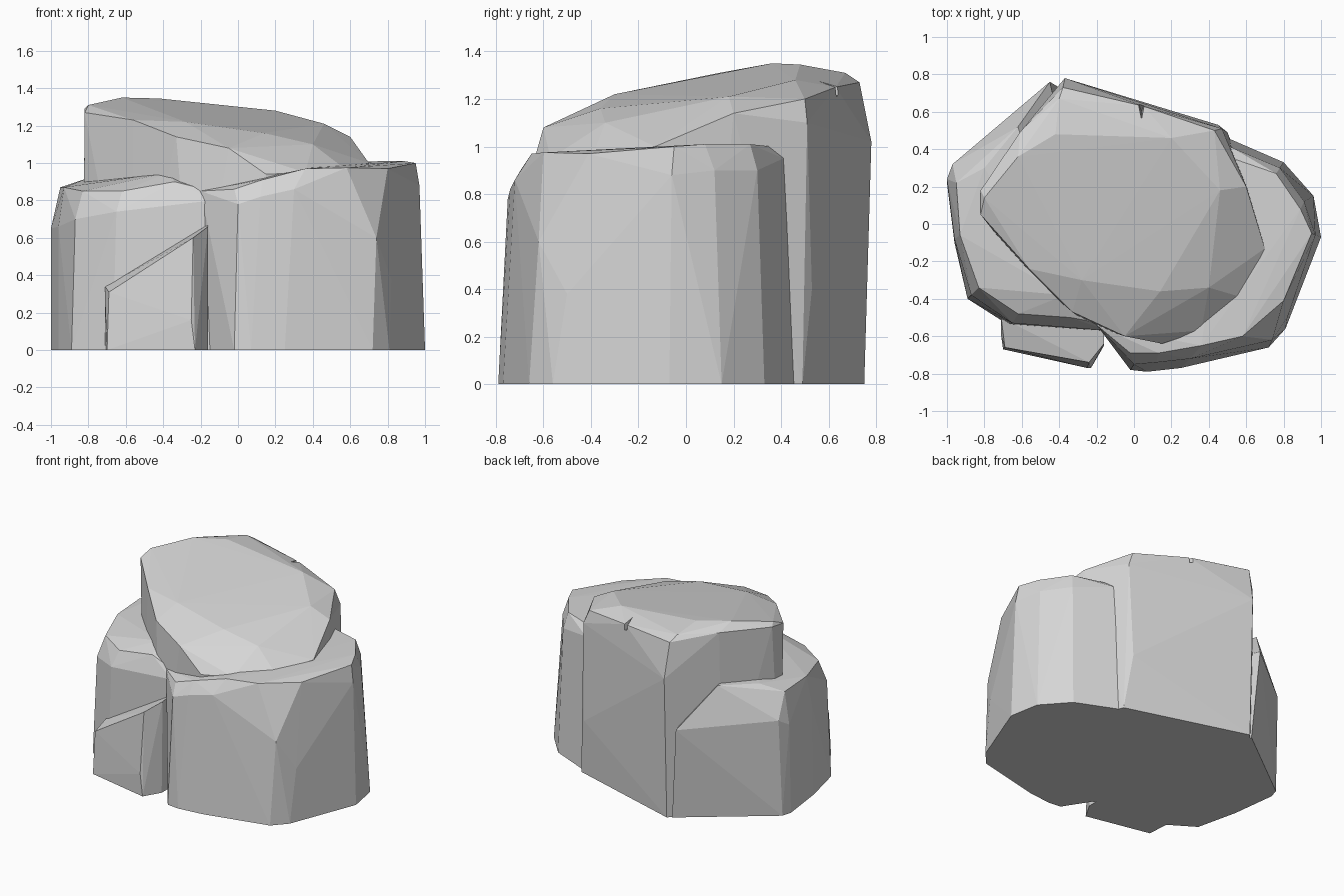
import bpy
import bmesh

default_cube = bpy.data.objects.get("Cube")
if default_cube:
    bpy.data.objects.remove(default_cube, do_unlink=True)

# Single stone colour
STONE_COLOUR = (0.67, 0.67, 0.67, 1.0)
stone = bpy.data.materials.new("grey_stone")
stone.use_nodes = True
stone.diffuse_color = STONE_COLOUR
stone.node_tree.nodes["Principled BSDF"].inputs["Base Color"].default_value = STONE_COLOUR


def on_ground(outline):
    """Turn a plan outline into points standing on the ground."""
    return [(x, y, 0) for x, y in outline]


def chiselled_rock(name, *point_rings):
    """Wrap rings of corner points in a faceted convex block."""
    mesh = bpy.data.meshes.new(name)
    bm = bmesh.new()
    for ring in point_rings:
        for corner in ring:
            bm.verts.new(corner)
    bmesh.ops.convex_hull(bm, input=bm.verts)
    loose = [v for v in bm.verts if not v.link_faces]
    bmesh.ops.delete(bm, geom=loose, context="VERTS")
    bmesh.ops.recalc_face_normals(bm, faces=bm.faces)
    for face in bm.faces:
        face.smooth = False
    bm.to_mesh(mesh)
    bm.free()
    mesh.materials.append(stone)
    rock = bpy.data.objects.new(name, mesh)
    bpy.context.collection.objects.link(rock)
    return rock


def chip(rock, cutter):
    """Cut a notch out of a rock and discard the cutter."""
    cutter.hide_render = True
    modifier = rock.modifiers.new("notch", "BOOLEAN")
    modifier.operation = "DIFFERENCE"
    modifier.solver = "EXACT"
    modifier.object = cutter
    bpy.context.view_layer.objects.active = rock
    bpy.ops.object.modifier_apply(modifier=modifier.name)
    bpy.data.objects.remove(cutter, do_unlink=True)


# Tall central boulder: ground outline, upper rim, domed crown
core_base = on_ground([
    (-.83, .1), (-.62, .47), (-.37, .75), (.5, .49), (.65, .1),
    (.5, -.4), (.15, -.6), (-.24, -.54), (-.57, -.27),
])
core_back_wall = [(-.37, .78, 1.02), (.47, .51, 1.1), (.45, .53, .4)]
core_rim = [
    (-.82, .05, 1.27), (-.82, .18, 1.29), (-.61, .49, 1.31),
    (-.38, .73, 1.27), (.05, .63, 1.25), (.43, .5, 1.2),
    (.6, .2, 1.14), (.7, -.13, 1), (.57, -.39, .97),
    (.36, -.57, .95), (.15, -.64, .94), (-.05, -.6, 1.08),
    (-.33, -.47, 1.14), (-.56, -.24, 1.23),
]
core_crown = [
    (-.8, .14, 1.31), (-.62, .36, 1.35), (-.42, .48, 1.345),
    (-.4, .67, 1.31), (.2, .46, 1.28), (.46, .18, 1.21),
    (.4, -.34, 1.1), (.14, -.36, 1.16), (-.28, -.3, 1.22),
]
core = chiselled_rock("central_boulder", core_base, core_back_wall, core_rim, core_crown)
notch = chiselled_rock("notch_cutter", [
    (.04, .53, 1.35), (.09, .75, 1.35), (-.01, .75, 1.35), (.04, .6, 1.17),
])
chip(core, notch)

# Broad lower boulder on the left of the front
broad_base = on_ground([
    (-.02, -.78), (.07, -.79), (.25, -.77), (.72, -.66), (.81, -.56),
    (1, -.07), (.96, .15), (.8, .33), (.5, .46), (-.2, -.5),
])
broad_shoulder = [
    (0, -.75, .78), (.12, -.74, .82), (.3, -.72, .86), (.74, -.62, .6),
    (.82, -.5, .38), (.97, -.06, .88), (.91, .12, .9), (.78, .3, .9),
    (.52, .41, .95),
]
broad_rim = [
    (-.2, -.54, .85), (-.02, -.69, .86), (.13, -.69, .91),
    (.36, -.65, .97), (.58, -.6, .975), (.8, -.41, .97),
    (.95, -.05, 1), (.89, .08, 1.01), (.76, .27, 1.01), (.5, .36, 1),
]
chiselled_rock("broad_boulder", broad_base, broad_shoulder, broad_rim)

# Narrower lower boulder on the right of the front
side_base = on_ground([
    (-.98, .29), (-1, .22), (-.96, -.1), (-.89, -.4),
    (-.67, -.54), (-.12, -.58), (-.4, .73),
])
side_shoulder = [
    (-1, .24, .65), (-.96, -.08, .66), (-.87, -.38, .7),
    (-.65, -.53, .74), (-.14, -.57, .8), (-.97, .32, .7), (-.45, .76, .66),
]
side_rim = [
    (-.95, .22, .87), (-.93, -.06, .87), (-.83, -.34, .85),
    (-.62, -.48, .85), (-.34, -.5, .9), (-.18, -.53, .86),
    (-.8, .3, .92), (-.62, .52, .94), (-.37, -.38, .95),
]
chiselled_rock("side_boulder", side_base, side_shoulder, side_rim)

# Small slanted slab leaning against the front
slab_base = on_ground([
    (-.71, -.5), (-.7, -.67), (-.23, -.77), (-.16, -.65), (-.16, -.5),
])
slab_top = [
    (-.71, -.5, .34), (-.69, -.66, .31), (-.24, -.74, .6),
    (-.16, -.64, .66), (-.16, -.5, .68),
]
slab_bulge = [(-.25, -.77, .16), (-.71, -.6, .25)]
chiselled_rock("front_slab", slab_base, slab_top, slab_bulge)
